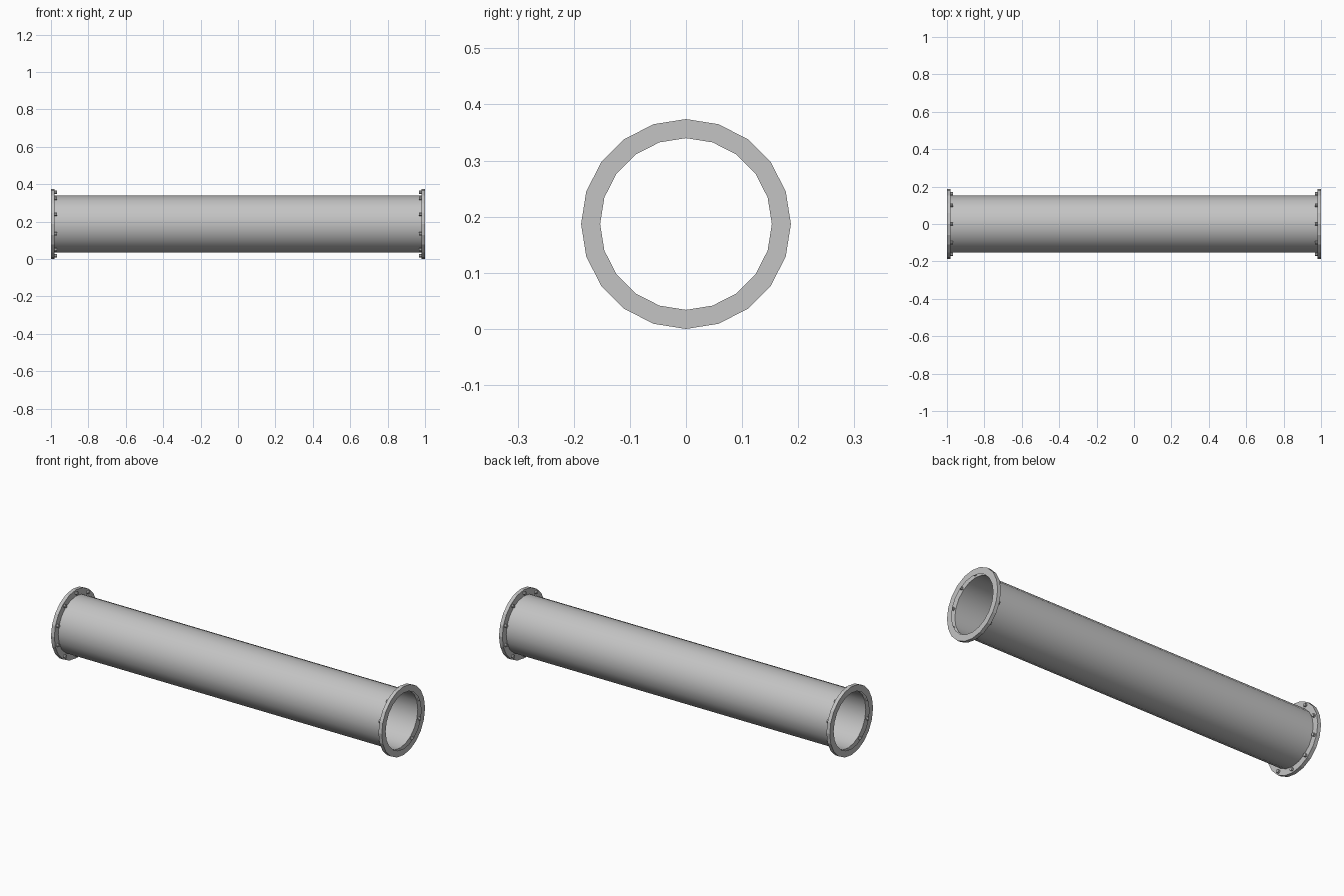
import bpy
import bmesh
from math import cos, sin, pi, radians
from mathutils import Matrix, Vector

if "Cube" in bpy.data.objects:
    bpy.data.objects.remove(bpy.data.objects["Cube"])

SIDES, BOLTS = 20, 10
R_PIPE, R_FLANGE, R_BOLT = 0.153, 0.187, 0.17
END, THICK, HEAD = 1.0, 0.02, 0.011
CENTRE_Z = R_FLANGE

steel = bpy.data.materials.new("grey steel")
steel.use_nodes = True
grey = (0.55, 0.55, 0.55, 1)
steel.diffuse_color = grey
steel.node_tree.nodes["Principled BSDF"].inputs["Base Color"].default_value = grey


def finish(name, bm, angle=None):
    mesh = bpy.data.meshes.new(name)
    bm.to_mesh(mesh)
    bm.free()
    mesh.materials.append(steel)
    obj = bpy.data.objects.new(name, mesh)
    obj.location.z = CENTRE_Z
    bpy.context.collection.objects.link(obj)
    if angle:
        bpy.ops.object.select_all(action="DESELECT")
        obj.select_set(True)
        bpy.context.view_layer.objects.active = obj
        bpy.ops.object.shade_smooth_by_angle(angle=radians(angle))
    return obj


def lathe_x(profile):
    """Sweep (x, radius) points around the x axis."""
    bm = bmesh.new()
    rings = [[bm.verts.new((x, r * sin(2 * pi * i / SIDES), r * cos(2 * pi * i / SIDES)))
              for i in range(SIDES)] for x, r in profile]
    for a, b in zip(rings, rings[1:]):
        for i in range(SIDES):
            j = (i + 1) % SIDES
            bm.faces.new((a[i], a[j], b[j], b[i]))
    return bm


# Thin-walled pipe
inner = END - THICK
finish("pipe", lathe_x([(inner, R_PIPE), (-inner, R_PIPE)]), 30)

for side, label in ((1, "left"), (-1, "right")):
    # Flange: end face, rim and back face, hollow towards the bore
    bm = lathe_x([(side * END, R_PIPE), (side * END, R_FLANGE),
                  (side * inner, R_FLANGE), (side * inner, R_PIPE)])
    if side < 0:
        bmesh.ops.reverse_faces(bm, faces=bm.faces[:])
    finish(label + "_flange", bm)

    # Bolts through the flange with heads on its back
    bm = bmesh.new()
    length = THICK + HEAD - 0.002
    x = side * (END - 0.002 - length / 2)
    for k in range(BOLTS):
        a = 2 * pi * k / BOLTS
        pos = Vector((x, R_BOLT * sin(a), R_BOLT * cos(a)))
        turn = Matrix.Rotation(-a, 4, "X") @ Matrix.Rotation(pi / 2, 4, "Y")
        bmesh.ops.create_cone(bm, cap_ends=True, segments=8, radius1=0.009, radius2=0.009,
                              depth=length, matrix=Matrix.Translation(pos) @ turn)
    finish(label + "_bolts", bm)
